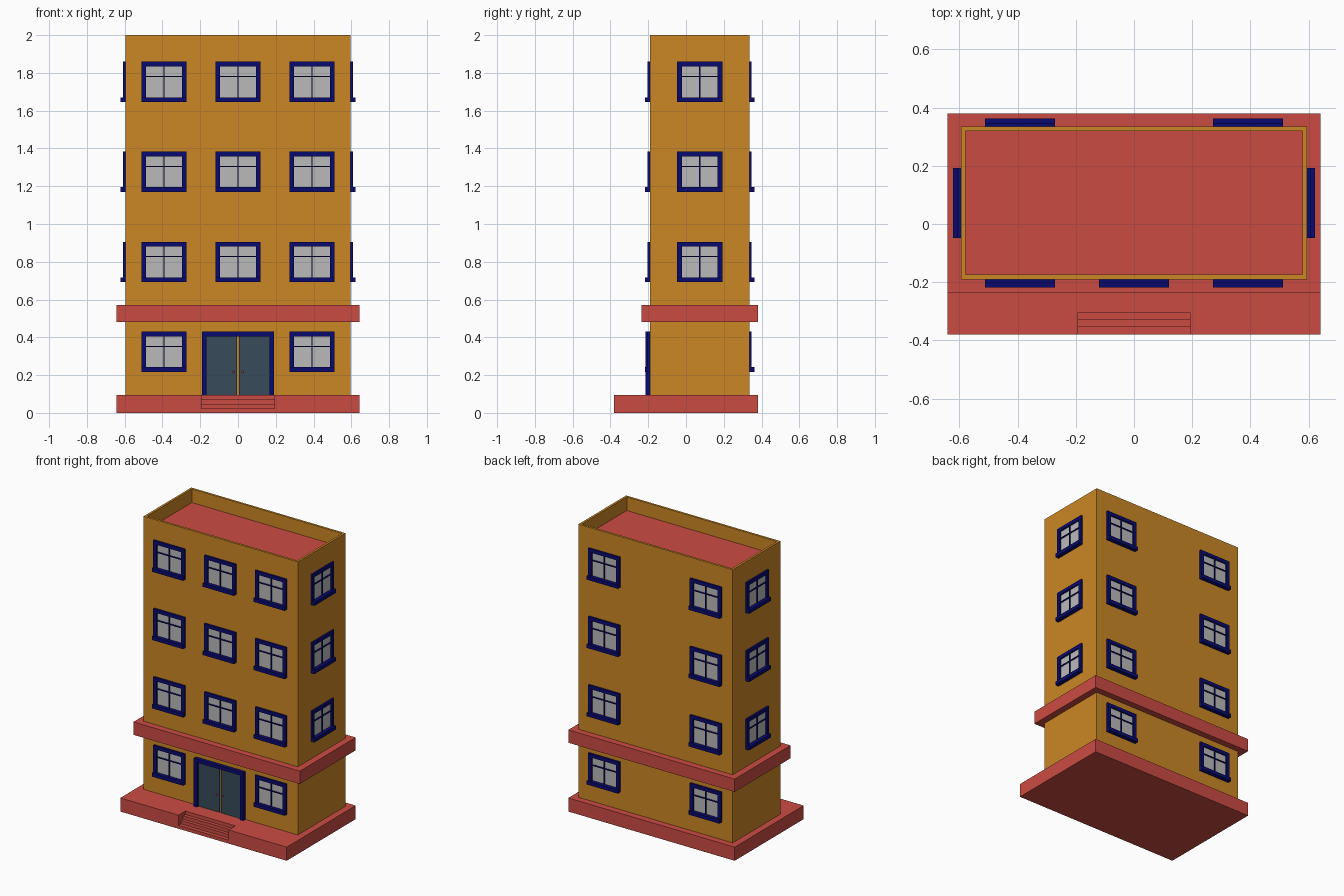
import bpy, bmesh, math
from mathutils import Matrix, Vector

if "Cube" in bpy.data.objects:
    bpy.data.objects.remove(bpy.data.objects["Cube"])


def material(name, rgb):
    m = bpy.data.materials.new(name)
    m.diffuse_color = (*rgb, 1)
    m.use_nodes = True
    m.node_tree.nodes["Principled BSDF"].inputs["Base Color"].default_value = m.diffuse_color
    return m


OCHRE = material("ochre_wall", (0.60, 0.245, 0.018))
RED = material("red_trim", (0.60, 0.071, 0.056))
BLUE = material("navy_frame", (0.003, 0.003, 0.16))
GLASS = material("grey_glass", (0.49, 0.49, 0.49))
SLATE = material("slate_door", (0.038, 0.071, 0.105))


def add_box(bm, lo, hi, mat=0):
    lo, hi = Vector(lo), Vector(hi)
    mtx = Matrix.Translation((lo + hi) / 2) @ Matrix.Diagonal((*(hi - lo), 1))
    verts = bmesh.ops.create_cube(bm, size=1, matrix=mtx)["verts"]
    for f in {f for v in verts for f in v.link_faces}:
        f.material_index = mat


def finish(name, bm, mats):
    bmesh.ops.recalc_face_normals(bm, faces=bm.faces)
    mesh = bpy.data.meshes.new(name)
    bm.to_mesh(mesh)
    bm.free()
    for m in mats:
        mesh.materials.append(m)
    ob = bpy.data.objects.new(name, mesh)
    bpy.context.collection.objects.link(ob)
    return ob


def box(name, lo, hi, mat):
    bm = bmesh.new()
    add_box(bm, lo, hi)
    return finish(name, bm, [mat])


# Main dimensions
X, Y0, Y1 = 0.595, -0.19, 0.335
YC = (Y0 + Y1) / 2
BASE, TOP = 0.095, 2.0

# Plinth with entrance steps cut into its front edge
plinth = box("plinth", (-0.642, -0.38, 0), (0.642, 0.38, BASE), RED)
bm = bmesh.new()
profile = [(-0.5, 0.2), (-0.305, 0.2)]
for i in range(3):
    z = BASE * (3 - i) / 4
    profile += [(-0.305 - 0.0235 * i, z), (-0.305 - 0.0235 * (i + 1), z)]
profile[-1] = (-0.5, BASE / 4)
face = bm.faces.new([bm.verts.new((-0.193, y, z)) for y, z in profile])
side = bmesh.ops.extrude_face_region(bm, geom=[face])["geom"]
bmesh.ops.translate(bm, vec=(0.386, 0, 0),
                    verts=[g for g in side if isinstance(g, bmesh.types.BMVert)])
cutter = finish("step_cutter", bm, [RED])
cutter.hide_render = True
cut = plinth.modifiers.new("steps", 'BOOLEAN')
cut.operation, cut.solver, cut.object = 'DIFFERENCE', 'EXACT', cutter
bpy.context.view_layer.objects.active = plinth
bpy.ops.object.modifier_apply(modifier=cut.name)
bpy.data.objects.remove(cutter)

# Building body: top face inset and sunk for the parapet and red roof
bm = bmesh.new()
add_box(bm, (-X, Y0, BASE), (X, Y1, TOP))
roof = max(bm.faces, key=lambda f: f.calc_center_median().z)
bmesh.ops.inset_region(bm, faces=[roof], thickness=0.022)
res = bmesh.ops.extrude_discrete_faces(bm, faces=[roof])["faces"][0]
bmesh.ops.translate(bm, verts=res.verts, vec=(0, 0, -0.095))
res.material_index = 1
finish("building_body", bm, [OCHRE, RED])

# Ledge band above the ground floor
box("ledge_band", (-0.642, -0.235, 0.48), (0.642, 0.38, 0.57), RED)


# Window: local x along the wall, -y outward, z measured from the bottom
def window(name, pos, angle):
    w, h, t = 0.12, 0.213, 0.025
    bm = bmesh.new()
    add_box(bm, (-w + t, -0.002, t), (w - t, 0.002, h - t), 1)
    for s in (-1, 1):
        a, b = sorted((s * w, s * (w - t)))
        add_box(bm, (a, -0.013, t), (b, 0.002, h - t))
    add_box(bm, (-w, -0.013, h - t), (w, 0.002, h))
    add_box(bm, (-w, -0.028, 0), (w, 0.002, t))                      # sill
    add_box(bm, (-0.003, -0.010, t), (0.003, 0.001, h - t))          # upright bar
    add_box(bm, (-w + t, -0.010, 0.131), (w - t, 0.001, 0.137))      # cross bar
    ob = finish(name, bm, [BLUE, GLASS])
    ob.location = pos
    ob.rotation_euler.z = angle


COL = 0.392
for floor, z in enumerate((0.217, 0.693, 1.17, 1.646)):
    for x in (-COL, 0, COL):
        if floor or x:
            window(f"front_window_{floor}", (x, Y0, z), 0)
        if x:
            window(f"back_window_{floor}", (x, Y1, z), math.pi)
    if floor:
        window(f"right_window_{floor}", (X, YC, z), math.pi / 2)
        window(f"left_window_{floor}", (-X, YC, z), -math.pi / 2)

# Entrance: frame, two leaves with a gap, round handles
bm = bmesh.new()
for s in (-1, 1):
    a, b = sorted((s * 0.191, s * 0.166))
    add_box(bm, (a, -0.215, BASE), (b, Y0 + 0.002, 0.405))
add_box(bm, (-0.191, -0.215, 0.405), (0.191, Y0 + 0.002, 0.43))
finish("door_frame", bm, [BLUE])
for s, side_name in ((-1, "left"), (1, "right")):
    a, b = sorted((s * 0.006, s * 0.166))
    box(f"{side_name}_door", (a, Y0 - 0.008, BASE), (b, Y0 + 0.002, 0.405), SLATE)
    bm = bmesh.new()
    bmesh.ops.create_uvsphere(bm, u_segments=10, v_segments=6, radius=0.006,
                              matrix=Matrix.Translation((s * 0.024, Y0 - 0.012, 0.217)))
    finish(f"{side_name}_door_handle", bm, [RED])
